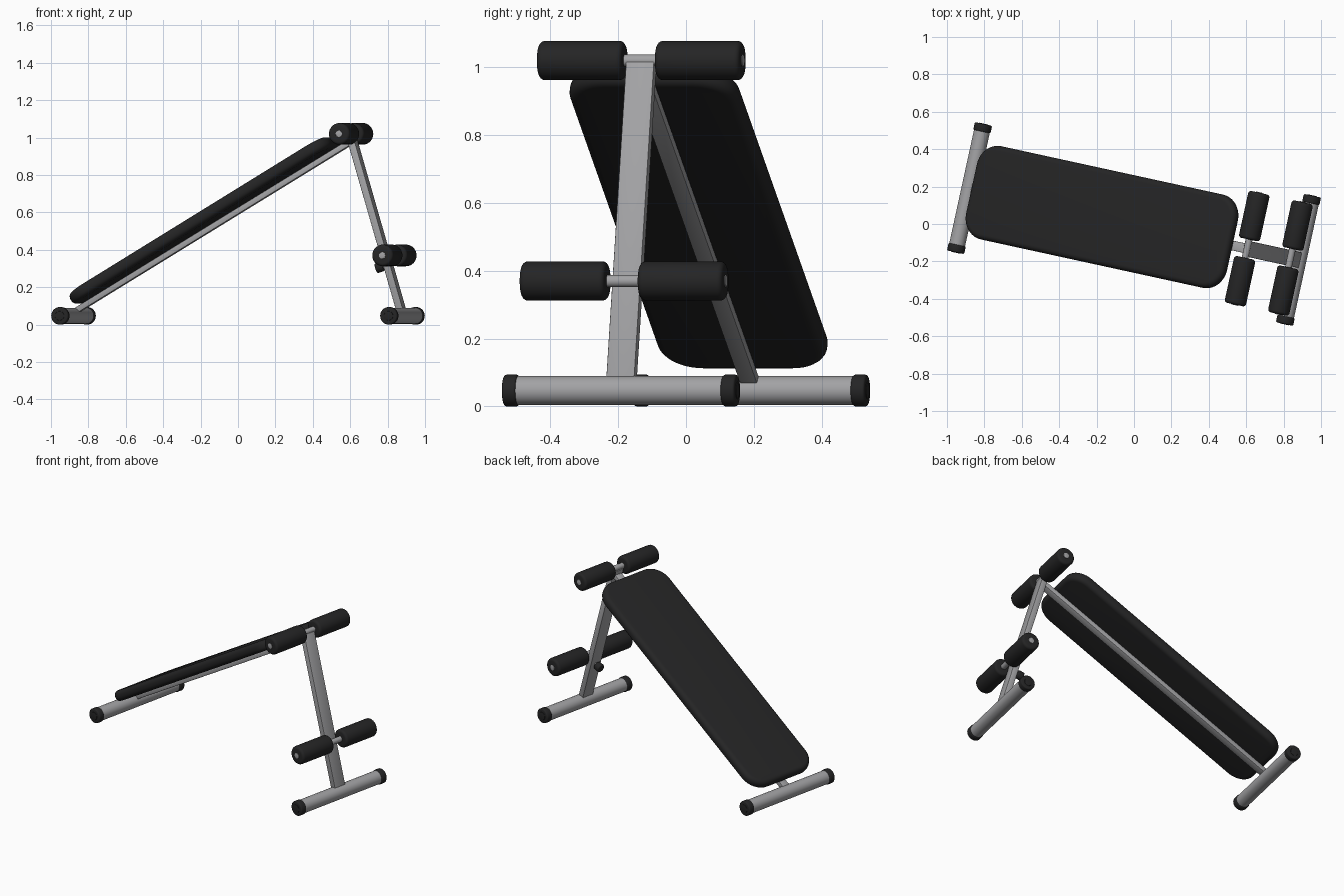
import bpy, bmesh, math
from mathutils import Matrix, Vector

if "Cube" in bpy.data.objects:
    bpy.data.objects.remove(bpy.data.objects["Cube"])

# The whole bench is turned about z; parts are laid out as (length, width, height)
TURN = Matrix.Rotation(math.radians(-12.3), 4, 'Z')


def material(name, c):
    m = bpy.data.materials.new(name)
    m.diffuse_color = (c, c, c * 1.03, 1)
    m.use_nodes = True
    m.node_tree.nodes["Principled BSDF"].inputs["Base Color"].default_value = m.diffuse_color
    return m


STEEL = material("grey_steel", 0.36)
BLACK = material("black_foam", 0.018)


def finish(name, bm, matrix, mat):
    bmesh.ops.recalc_face_normals(bm, faces=bm.faces)
    for f in bm.faces:
        f.smooth = True
    bm.transform(TURN @ matrix)
    me = bpy.data.meshes.new(name)
    bm.to_mesh(me)
    bm.free()
    me.set_sharp_from_angle(angle=math.radians(35))
    me.materials.append(mat)
    ob = bpy.data.objects.new(name, me)
    bpy.context.collection.objects.link(ob)
    return ob


def rod(name, a, b, r, mat, bevel=0.0, seg=3, sides=32):
    """Round bar from a to b with optionally rounded rims."""
    a, b = Vector(a), Vector(b)
    d = b - a
    bm = bmesh.new()
    bmesh.ops.create_cone(bm, cap_ends=True, segments=sides, radius1=r, radius2=r, depth=d.length)
    if bevel:
        rims = [e for e in bm.edges if any(len(f.verts) > 4 for f in e.link_faces)]
        bmesh.ops.bevel(bm, geom=rims, offset=bevel, segments=seg, profile=0.5, affect='EDGES')
    rot = d.to_track_quat('Z', 'Y').to_matrix().to_4x4()
    return finish(name, bm, Matrix.Translation((a + b) / 2) @ rot, mat)


def slab(name, centre, size, angle, mat, corner=0.0, edge=0.0):
    """Box tilted up along its length, with optional rounded corners and edges."""
    bm = bmesh.new()
    bmesh.ops.create_cube(bm, size=1)
    bm.transform(Matrix.Diagonal((*size, 1)))
    if corner:
        up = [e for e in bm.edges if abs(e.verts[0].co.z - e.verts[1].co.z) > 1e-4]
        bmesh.ops.bevel(bm, geom=up, offset=corner, segments=10, profile=0.5, affect='EDGES')
    if edge:
        bm.normal_update()
        rim = [e for e in bm.edges
               if any(abs(f.normal.z) > 0.9 for f in e.link_faces)] if corner else bm.edges[:]
        bmesh.ops.bevel(bm, geom=rim, offset=edge, segments=5 if corner else 2,
                        profile=0.5, affect='EDGES')
    return finish(name, bm, Matrix.Translation(centre) @ Matrix.Rotation(-angle, 4, 'Y'), mat)


def beam(name, p, q, width, thick):
    """Flat tube between two (length, height) points in the middle plane."""
    d = Vector(q) - Vector(p)
    mid = (Vector(p) + Vector(q)) / 2
    return slab(name, (mid.x, 0, mid.y), (d.length, width, thick),
                math.atan2(d.y, d.x), STEEL, edge=0.003)


# Floor tubes with black end caps
FOOT = 0.9
for end, u in (("rear", -FOOT), ("front", FOOT)):
    rod(end + "_foot_tube", (u, -0.335, 0.047), (u, 0.335, 0.047), 0.043, STEEL)
    for side, s in (("right", -1), ("left", 1)):
        rod(f"{end}_foot_cap_{side}", (u, s * 0.309, 0.047), (u, s * 0.351, 0.047),
            0.047, BLACK, 0.007)
        rod(f"{end}_foot_cap_plug_{side}", (u, s * 0.34, 0.047), (u, s * 0.353, 0.047),
            0.025, BLACK, 0.002)

# Upright post and sloping beam under the pad
beam("upright_post", (0.898, 0.06), (0.618, 1.012), 0.085, 0.038)
beam("back_beam", (-0.9, 0.065), (0.61, 0.972), 0.052, 0.03)

# Padded board
slab("back_pad", (-0.175, 0, 0.557), (1.652, 0.51, 0.066), math.radians(31.1),
     BLACK, corner=0.12, edge=0.028)

# Two pairs of foam rollers on steel axles
for level, u, z in (("upper", 0.619, 1.02), ("lower", 0.856, 0.37)):
    rod(level + "_axle", (u, -0.309, z), (u, 0.309, z), 0.018, STEEL, 0.002, 2)
    for side, s in (("right", -1), ("left", 1)):
        rod(f"{level}_roller_{side}", (u, s * 0.05, z), (u, s * 0.306, z),
            0.058, BLACK, 0.016, 4)

# Adjusting knob behind the post
axis = Vector((-0.955, 0, -0.296))
hub = Vector((0.824, 0, 0.322))
rod("knob_stem", hub, hub + axis * 0.05, 0.012, STEEL)
rod("adjusting_knob", hub + axis * 0.032, hub + axis * 0.072, 0.027, BLACK, 0.006, sides=16)
